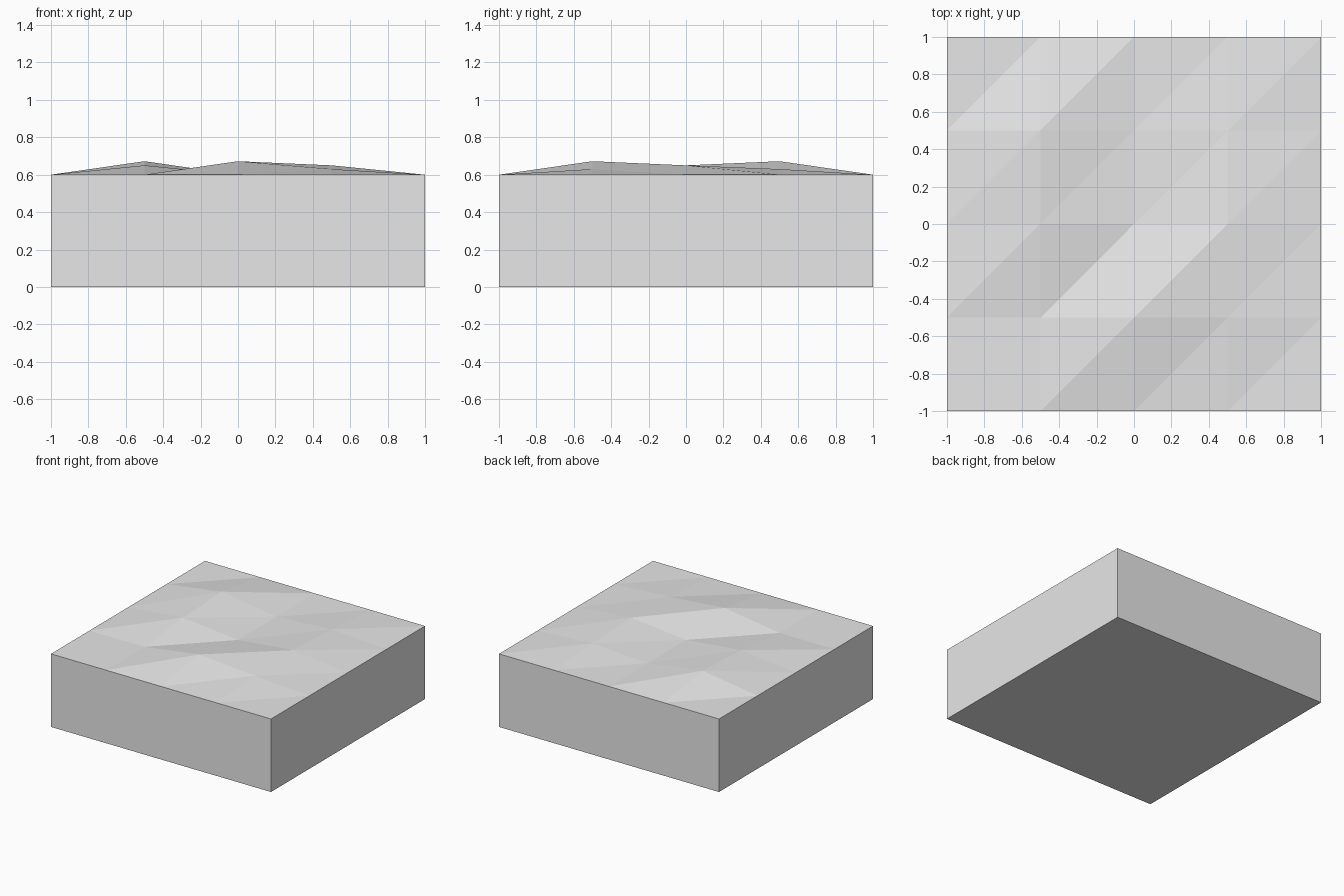
import bpy
import bmesh

# Remove the default cube
cube = bpy.data.objects.get("Cube")
if cube:
    bpy.data.objects.remove(cube, do_unlink=True)

RIM = 0.6
# Bump heights above the rim on the inner grid points, rows from front to back
BUMPS = [
    [0.0, 0.072, 0.03],
    [0.05, 0.0, 0.05],
    [0.072, 0.0, 0.03],
]

# Grey material
grey = bpy.data.materials.new("plain_grey")
grey.use_nodes = True
colour = (0.8, 0.8, 0.8, 1.0)
grey.diffuse_color = colour
grey.node_tree.nodes["Principled BSDF"].inputs["Base Color"].default_value = colour

bm = bmesh.new()

# Uneven ground surface: a four by four grid with raised inner points
bmesh.ops.create_grid(bm, x_segments=4, y_segments=4, size=1)
for v in bm.verts:
    col, row = round(v.co.x * 2) + 1, round(v.co.y * 2) + 1
    inner = 0 <= col <= 2 and 0 <= row <= 2
    v.co.z = RIM + (BUMPS[row][col] if inner else 0)

# Split every cell along the same diagonal
for face in list(bm.faces):
    corners = sorted(face.verts, key=lambda v: v.co.x + v.co.y)
    bmesh.utils.face_split(face, corners[0], corners[-1])

# Side walls: drop the rim to the floor, then close the underside
rim = [e for e in bm.edges if e.is_boundary]
walls = bmesh.ops.extrude_edge_only(bm, edges=rim)["geom"]
for v in walls:
    if isinstance(v, bmesh.types.BMVert):
        v.co.z = 0
floor_edges = [e for e in bm.edges if all(v.co.z == 0 for v in e.verts)]
bmesh.ops.contextual_create(bm, geom=floor_edges)
bmesh.ops.recalc_face_normals(bm, faces=bm.faces)

mesh = bpy.data.meshes.new("ground_block")
bm.to_mesh(mesh)
bm.free()
mesh.materials.append(grey)
block = bpy.data.objects.new("ground_block", mesh)
bpy.context.collection.objects.link(block)
